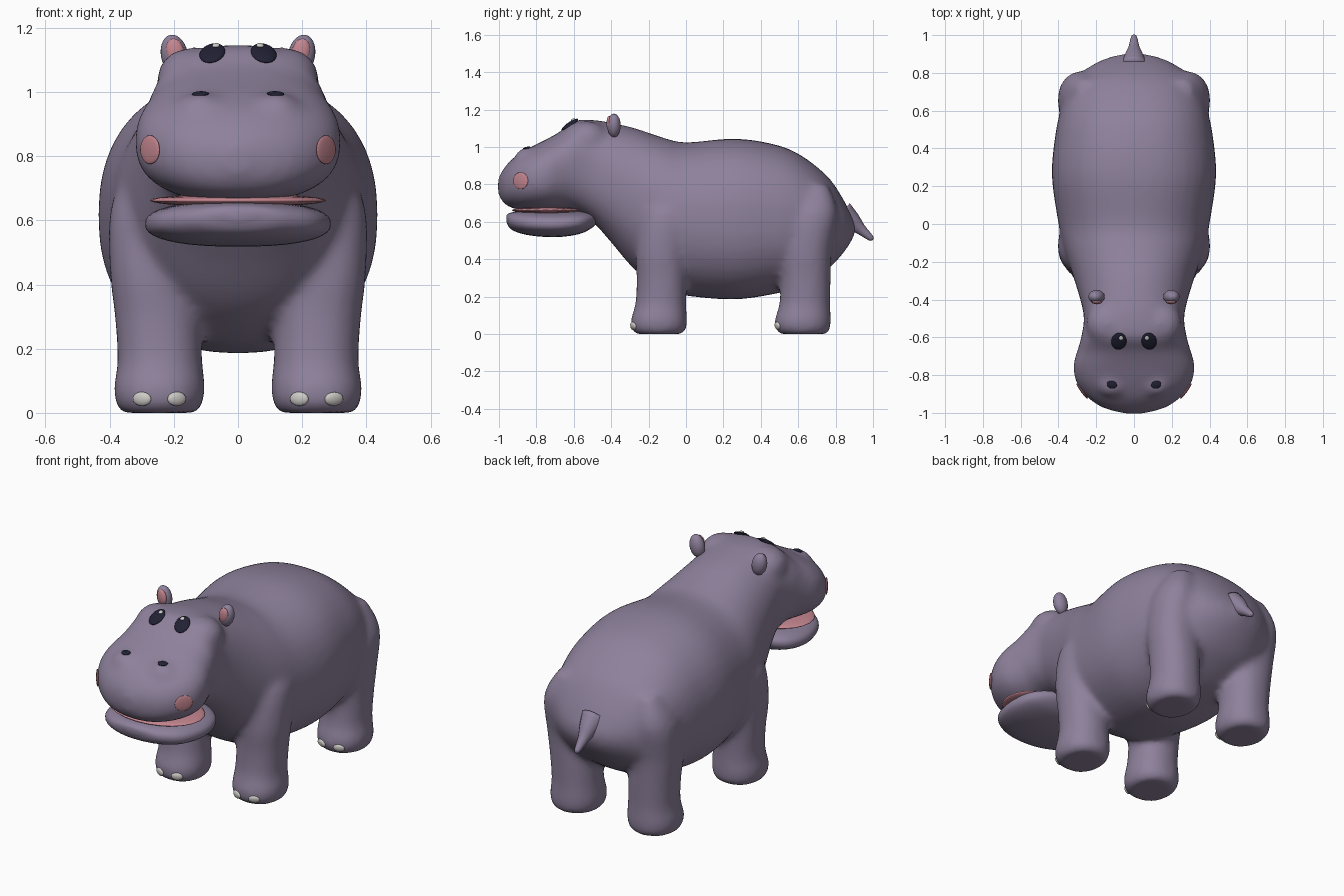
import bpy, bmesh, math
from mathutils import Vector, Matrix
from mathutils.bvhtree import BVHTree

cube = bpy.data.objects.get("Cube")
if cube:
    bpy.data.objects.remove(cube, do_unlink=True)


def material(name, rgb):
    m = bpy.data.materials.new(name)
    m.use_nodes = True
    m.diffuse_color = (*rgb, 1)
    bsdf = next(n for n in m.node_tree.nodes if n.type == 'BSDF_PRINCIPLED')
    bsdf.inputs["Base Color"].default_value = (*rgb, 1)
    bsdf.inputs["Roughness"].default_value = 0.7
    return m


HIDE = material("mauve hide", (0.27, 0.22, 0.33))
PINK = material("soft pink", (0.56, 0.24, 0.28))
DARK = material("dark navy", (0.015, 0.015, 0.035))
PALE = material("pale ivory", (0.62, 0.60, 0.57))


def finish(name, bm, mat):
    bmesh.ops.recalc_face_normals(bm, faces=bm.faces)
    mesh = bpy.data.meshes.new(name)
    bm.to_mesh(mesh)
    bm.free()
    mesh.materials.append(mat)
    mesh.shade_smooth()
    obj = bpy.data.objects.new(name, mesh)
    bpy.context.collection.objects.link(obj)
    return obj


def smooth_keys(keys, steps=5):
    """Catmull-Rom interpolation through rows of section values."""
    out = []
    for i in range(len(keys) - 1):
        a, b, c, d = (keys[min(max(j, 0), len(keys) - 1)] for j in range(i - 1, i + 3))
        for s in range(steps):
            t = s / steps
            out.append([q + 0.5 * t * (r - p + t * (2 * p - 5 * q + 4 * r - e + t * (3 * (q - r) + e - p)))
                        for p, q, r, e in zip(a, b, c, d)])
    return out + [list(keys[-1])]


def oval(center, u, v, n=2.0, count=40):
    """Superellipse ring spanned by the half axes u and v."""
    ring = []
    for k in range(count):
        a = math.tau * k / count
        c, s = math.cos(a), math.sin(a)
        ring.append(Vector(center) + Vector(u) * math.copysign(abs(c) ** (2 / n), c)
                    + Vector(v) * math.copysign(abs(s) ** (2 / n), s))
    return ring


def loft(bm, rings):
    loops = [[bm.verts.new(p) for p in ring] for ring in rings]
    for a, b in zip(loops, loops[1:]):
        for k in range(len(a)):
            j = (k + 1) % len(a)
            bm.faces.new((a[k], a[j], b[j], b[k]))
    bm.faces.new(loops[0])
    bm.faces.new(loops[-1])


def trunk(bm, keys):
    """Loft along y from rows of y, half width, bottom, top, squareness."""
    loft(bm, [oval((0, y, (lo + hi) / 2), (max(w, .01), 0, 0), (0, 0, (hi - lo) / 2), n)
              for y, w, lo, hi, n in smooth_keys(keys)])


def ball(bm, center, radii, rot=Matrix()):
    bmesh.ops.create_uvsphere(bm, u_segments=24, v_segments=14, radius=1,
                              matrix=Matrix.Translation(center) @ rot @ Matrix.Diagonal((*radii, 1)))


def ellipsoid(name, center, radii, mat, rot=Matrix()):
    bm = bmesh.new()
    ball(bm, center, radii, rot)
    return finish(name, bm, mat)


# Body, neck and upper muzzle
bm = bmesh.new()
trunk(bm, [
    (.905, .03, .54, .60, 2), (.88, .14, .49, .645, 2), (.83, .24, .42, .74, 2.1),
    (.75, .335, .34, .85, 2.2), (.60, .39, .25, .965, 2.3), (.45, .42, .21, 1.02, 2.3),
    (.25, .435, .185, 1.045, 2.3), (0, .40, .205, 1.025, 2.2), (-.12, .375, .24, 1.05, 2.2),
    (-.27, .325, .34, 1.10, 2.2), (-.40, .285, .49, 1.13, 2.3), (-.50, .265, .60, 1.145, 2.5),
    (-.60, .28, .65, 1.14, 2.5), (-.67, .30, .655, 1.085, 2.4), (-.75, .322, .655, 1.04, 2.4),
    (-.84, .305, .66, .995, 2.4), (-.92, .245, .67, .945, 2.3), (-.975, .16, .70, .885, 2.2),
    (-1.005, .04, .75, .83, 2)])

# Legs with rounded feet, brow ridges and nostril bumps
LEG = [(0, .245, -.145, .115, .125), (.025, .245, -.145, .135, .146), (.08, .245, -.145, .143, .150),
       (.16, .243, -.135, .132, .136), (.30, .25, -.13, .134, .134), (.45, .265, -.13, .135, .14),
       (.65, .275, -.10, .12, .14), (.80, .25, -.08, .06, .07)]
for side in (-1, 1):
    for back in (0, .77):
        loft(bm, [oval((side * x, y + back, z), (rx, 0, 0), (0, ry, 0), 2.2)
                  for z, x, y, rx, ry in smooth_keys(LEG, 3)])
    ball(bm, (side * .14, -.53, 1.04), (.115, .12, .10))
    ball(bm, (side * .115, -.84, .93), (.09, .08, .07))
raw = finish("hippo_body", bm, HIDE)

# Fuse the forms into one soft skin
remesh = raw.modifiers.new("fuse", 'REMESH')
remesh.mode = 'VOXEL'
remesh.voxel_size = 0.017
soften = raw.modifiers.new("soften", 'SMOOTH')
soften.factor = 0.5
soften.iterations = 14
graph = bpy.context.evaluated_depsgraph_get()
skin = bpy.data.meshes.new_from_object(raw.evaluated_get(graph))
raw.modifiers.clear()
raw.data = skin
if not skin.materials:
    skin.materials.append(HIDE)
skin.shade_smooth()
surface = BVHTree.FromPolygons([v.co for v in skin.vertices], [tuple(p.vertices) for p in skin.polygons])


def patch(name, near, radii, mat, lift=0.0):
    """Thin oval laid on the skin at the spot closest to a point."""
    spot, normal, _, _ = surface.find_nearest(Vector(near))
    rot = normal.to_track_quat('Z', 'Y').to_matrix().to_4x4()
    return ellipsoid(name, spot + normal * lift, radii, mat, rot)


# Lower jaw and mouth lining
bm = bmesh.new()
trunk(bm, [(-.96, .05, .60, .635, 2), (-.935, .15, .56, .65, 2.2), (-.85, .25, .53, .658, 2.4),
           (-.70, .29, .518, .66, 2.4), (-.57, .26, .535, .66, 2.4), (-.50, .17, .57, .65, 2.2),
           (-.47, .05, .60, .63, 2)])
finish("lower_jaw", bm, HIDE)
ellipsoid("mouth_lining", (0, -.735, .662), (.275, .195, .02), PINK)

# Tail
bm = bmesh.new()
TAIL = [(.83, .64, .075), (.89, .60, .05), (.935, .56, .03), (.975, .525, .02), (.993, .51, .014), (1.0, .505, .003)]
loft(bm, [oval((0, y, z), (r, 0, 0), (0, r * .6, r * .8), count=16) for y, z, r in smooth_keys(TAIL, 3)])
finish("tail", bm, HIDE)

# Ears, face details and toenails on both sides
for side, label in ((1, "left"), (-1, "right")):
    lean = Matrix.Rotation(side * .2, 4, 'Y')
    ellipsoid(label + "_ear", (side * .198, -.385, 1.115), (.042, .036, .064), HIDE, lean)
    ellipsoid(label + "_inner_ear", (side * .196, -.411, 1.125), (.028, .014, .042), PINK, lean)
    patch(label + "_eye", (side * .08, -.62, 1.12), (.04, .053, .012), DARK)
    patch(label + "_eye_glint", (side * .068, -.602, 1.14), (.012, .012, .007), PALE, .012)
    patch(label + "_nostril", (side * .117, -.85, .99), (.027, .021, .007), DARK)
    patch(label + "_cheek", (side * .275, -.885, .82), (.05, .045, .008), PINK)
    for end, back in (("front", 0), ("hind", .77)):
        for toe, x in (("inner", .187), ("outer", .303)):
            patch(f"{label}_{end}_{toe}_toenail", (side * x, back - .29, .042), (.031, .022, .012), PALE)
